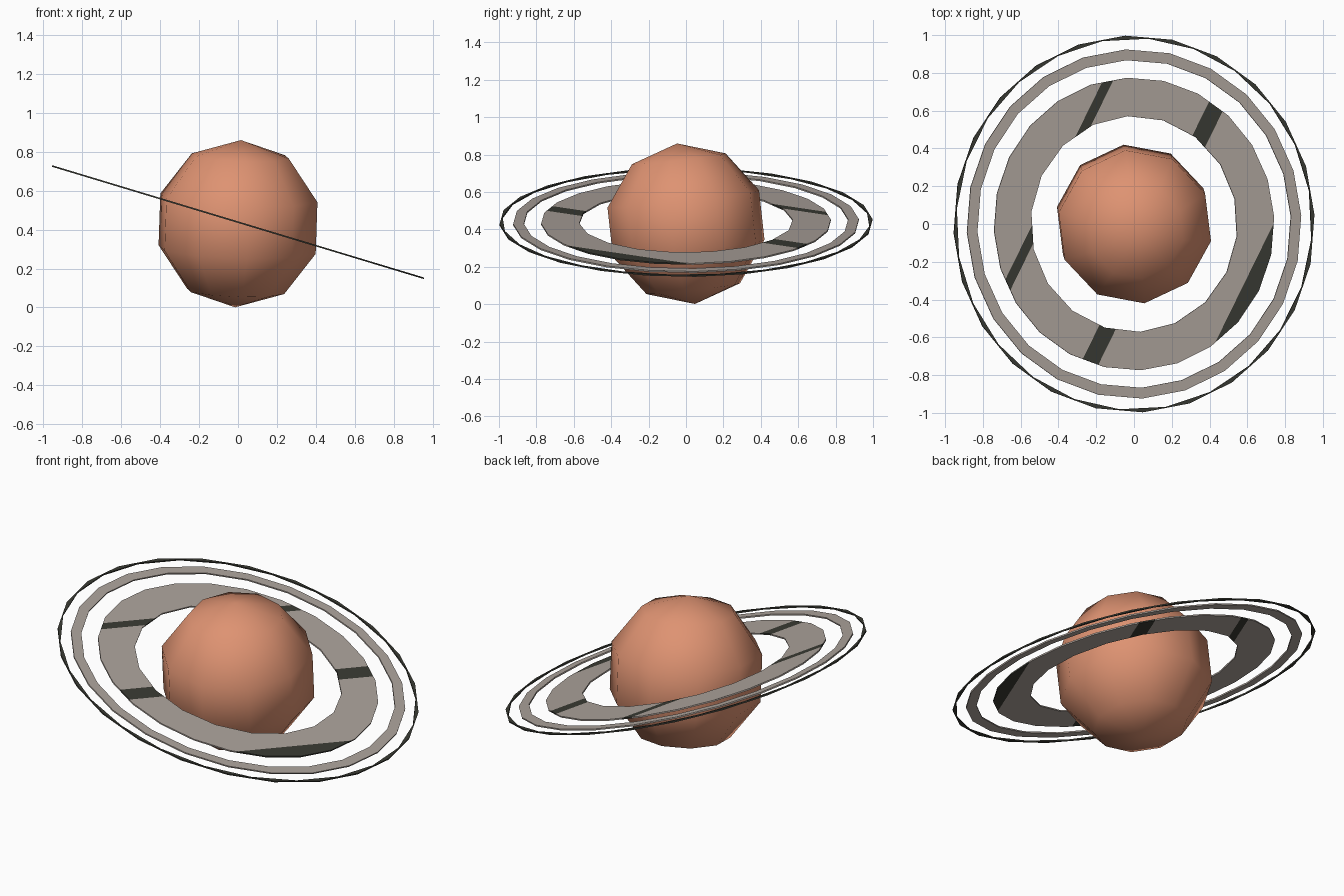
import bpy, bmesh, math
from mathutils import Vector, Matrix

if "Cube" in bpy.data.objects:
    bpy.data.objects.remove(bpy.data.objects["Cube"])


def material(name, rgb):
    m = bpy.data.materials.new(name)
    m.diffuse_color = (*rgb, 1)
    m.use_nodes = True
    m.node_tree.nodes["Principled BSDF"].inputs["Base Color"].default_value = m.diffuse_color
    return m


ORANGE = material("terracotta", (0.73, 0.29, 0.168))
GREY = material("warm_grey", (0.42, 0.37, 0.333))
DARK = material("dark_grey", (0.042, 0.044, 0.034))


def add_object(name, bm, mats):
    mesh = bpy.data.meshes.new(name)
    bm.to_mesh(mesh)
    bm.free()
    for m in mats:
        mesh.materials.append(m)
    ob = bpy.data.objects.new(name, mesh)
    bpy.context.collection.objects.link(ob)
    return ob


# Planet: smooth ten-sided sphere, leaning slightly to the front
bm = bmesh.new()
bmesh.ops.create_uvsphere(bm, u_segments=10, v_segments=5, radius=0.432)
v = max(bm.verts, key=lambda p: p.co.x)
spin = math.radians(25.2) - math.atan2(v.co.y, v.co.x)
lean = Vector((0, 0, 1)).rotation_difference(Vector((0.015, -0.048, 0.43)))
bm.transform(lean.to_matrix().to_4x4() @ Matrix.Rotation(spin, 4, 'Z'))
for f in bm.faces:
    f.smooth = True
add_object("planet", bm, [ORANGE]).location = (0, 0, 0.43)


# Rings: thin tilted discs with a hole
def loop(bm, radius, n, phase):
    vs = []
    for i in range(n):
        a = math.radians(phase) + 2 * math.pi * i / n
        vs.append(bm.verts.new((radius * math.cos(a), radius * math.sin(a), 0)))
    return [bm.edges.new((vs[i], vs[(i + 1) % n])) for i in range(n)]


STRIPE_NORMAL = Vector((0.89, -0.456, 0))
STRIPES = [(-0.50, -0.45), (0.073, 0.163), (0.685, 0.80)]


def ring(name, outer, inner, n_inner, inner_phase, mats, striped=False):
    bm = bmesh.new()
    edges = loop(bm, outer, 24, 2.8) + loop(bm, inner, n_inner, inner_phase)
    bmesh.ops.triangle_fill(bm, edges=edges, use_beauty=True, normal=(0, 0, 1))
    if striped:
        # straight dark bands cut across the ring
        for c in (c for s in STRIPES for c in s):
            bmesh.ops.bisect_plane(bm, geom=bm.verts[:] + bm.edges[:] + bm.faces[:],
                                   plane_co=STRIPE_NORMAL * c, plane_no=STRIPE_NORMAL)
        for f in bm.faces:
            d = f.calc_center_median().dot(STRIPE_NORMAL)
            f.material_index = int(any(a < d < b for a, b in STRIPES))
    ob = add_object(name, bm, mats)
    ob.location = (0, 0, 0.438)
    ob.rotation_euler = (0, math.radians(16.8), 0)
    mod = ob.modifiers.new("thickness", 'SOLIDIFY')
    mod.thickness = 0.008
    mod.offset = 0


ring("inner_ring", 0.775, 0.572, 18, 93.5, [GREY, DARK], striped=True)
ring("middle_ring", 0.925, 0.868, 24, 2.8, [GREY])
ring("outer_ring", 0.998, 0.984, 24, 10.3, [DARK])
